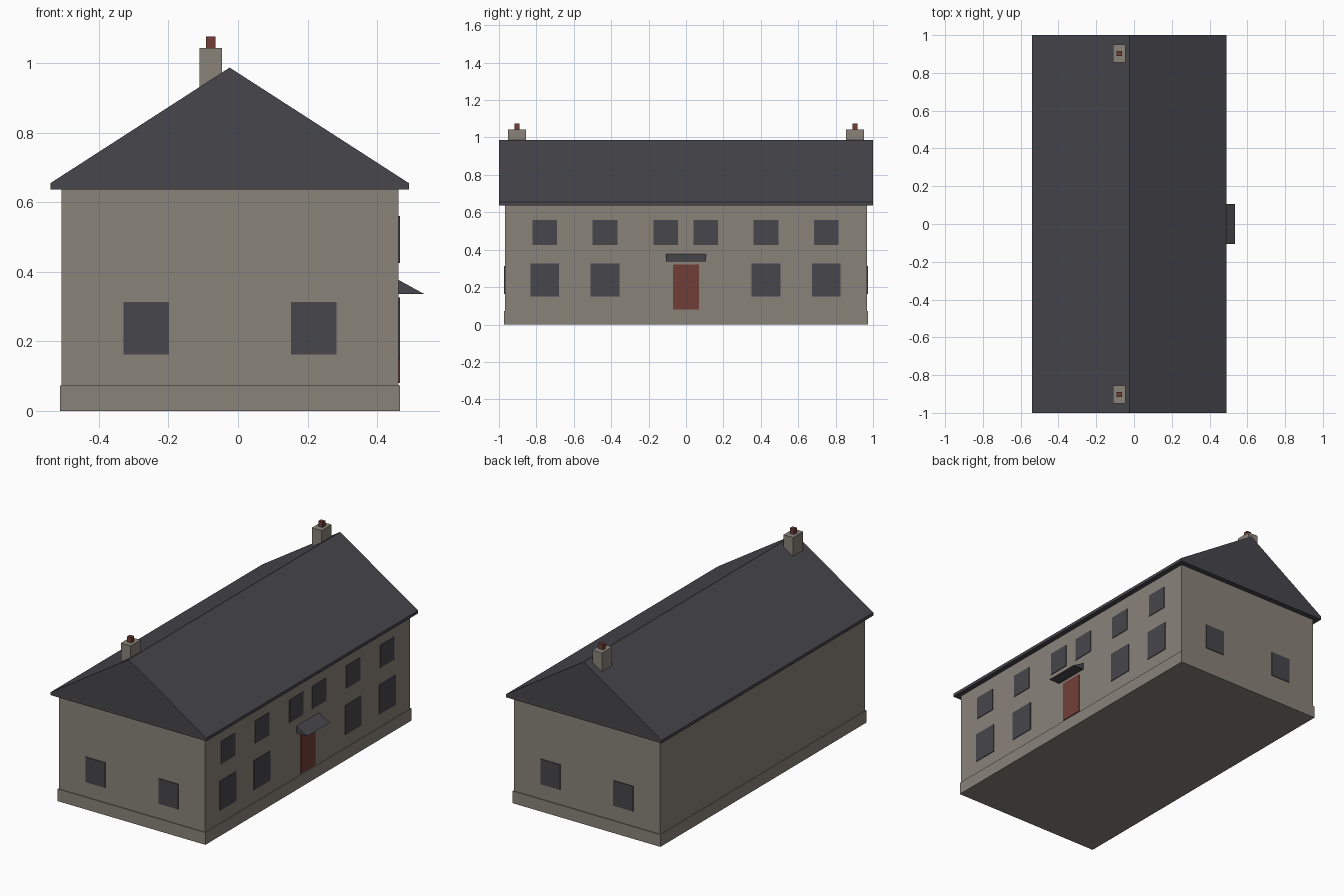
import bpy
import bmesh

old = bpy.data.objects.get("Cube")
if old:
    bpy.data.objects.remove(old, do_unlink=True)


def srgb(*rgb):
    """Convert 0-255 display values to linear RGBA."""
    return tuple(((c / 255 + 0.055) / 1.055) ** 2.4 for c in rgb) + (1.0,)


def material(name, color):
    m = bpy.data.materials.new(name)
    m.diffuse_color = color
    m.use_nodes = True
    bsdf = next(n for n in m.node_tree.nodes if n.type == 'BSDF_PRINCIPLED')
    bsdf.inputs["Base Color"].default_value = color
    bsdf.inputs["Roughness"].default_value = 0.8
    return m


STONE = material("warm grey stone", srgb(137, 130, 121))
SLATE = material("dark slate", srgb(71, 70, 76))
RED = material("brick red", srgb(113, 62, 54))


def prism(name, profile, y0, y1, mat):
    """Extrude an (x, z) profile along y."""
    bm = bmesh.new()
    face = bm.faces.new([bm.verts.new((x, y0, z)) for x, z in profile])
    ext = bmesh.ops.extrude_face_region(bm, geom=[face])
    verts = [v for v in ext["geom"] if isinstance(v, bmesh.types.BMVert)]
    bmesh.ops.translate(bm, verts=verts, vec=(0, y1 - y0, 0))
    bmesh.ops.recalc_face_normals(bm, faces=bm.faces)
    mesh = bpy.data.meshes.new(name)
    bm.to_mesh(mesh)
    bm.free()
    mesh.materials.append(mat)
    obj = bpy.data.objects.new(name, mesh)
    bpy.context.collection.objects.link(obj)
    return obj


def box(name, x, y, z, mat):
    """Box from (min, max) pairs."""
    corners = [(x[0], z[0]), (x[1], z[0]), (x[1], z[1]), (x[0], z[1])]
    return prism(name, corners, y[0], y[1], mat)


def span(centre, width):
    return (centre - width / 2, centre + width / 2)


LEFT, RIGHT, END = -0.507, 0.461, 0.968
EAVE = 0.637
PLATE = 0.004

# Walls and plinth
box("walls", (LEFT, RIGHT), (-END, END), (0.0, EAVE + 0.003), STONE)
box("plinth", (LEFT - 0.005, RIGHT + 0.005), (-END - 0.005, END + 0.005), (0, 0.073), STONE)

# Gabled roof with a thin vertical eave edge
prism("roof", [(-0.539, EAVE), (0.491, EAVE), (0.491, 0.655),
               (-0.024, 0.987), (-0.539, 0.655)], -1, 1, SLATE)

# Windows along the long entrance side
face_x = (RIGHT - 0.01, RIGHT + PLATE)
for y in (-0.755, -0.433, -0.109, 0.105, 0.428, 0.75):
    box("upper_window", face_x, span(y, 0.132), (0.425, 0.56), SLATE)
    if abs(y) > 0.2:
        box("lower_window", face_x, span(y, 0.154), (0.15, 0.326), SLATE)

# Door and sloping canopy
box("door", face_x, span(0, 0.14), (0.08, 0.32), RED)
prism("door_canopy", [(RIGHT - 0.005, 0.337), (0.534, 0.337), (RIGHT, 0.377),
                      (RIGHT - 0.005, 0.377)], -0.107, 0.107, SLATE)

# Gable-end windows, chimneys and pots at both ends
for side, label in ((-1, "front"), (1, "back")):
    ys = sorted((side * (END - 0.01), side * (END + PLATE)))
    for x in (-0.264, 0.218):
        box(label + "_window", span(x, 0.13), ys, (0.162, 0.313), SLATE)
    y = side * 0.903
    box(label + "_chimney", span(-0.078, 0.064), span(y, 0.095), (0.85, 1.044), STONE)
    box(label + "_chimney_pot", span(-0.078, 0.028), span(y, 0.026), (1.03, 1.076), RED)
